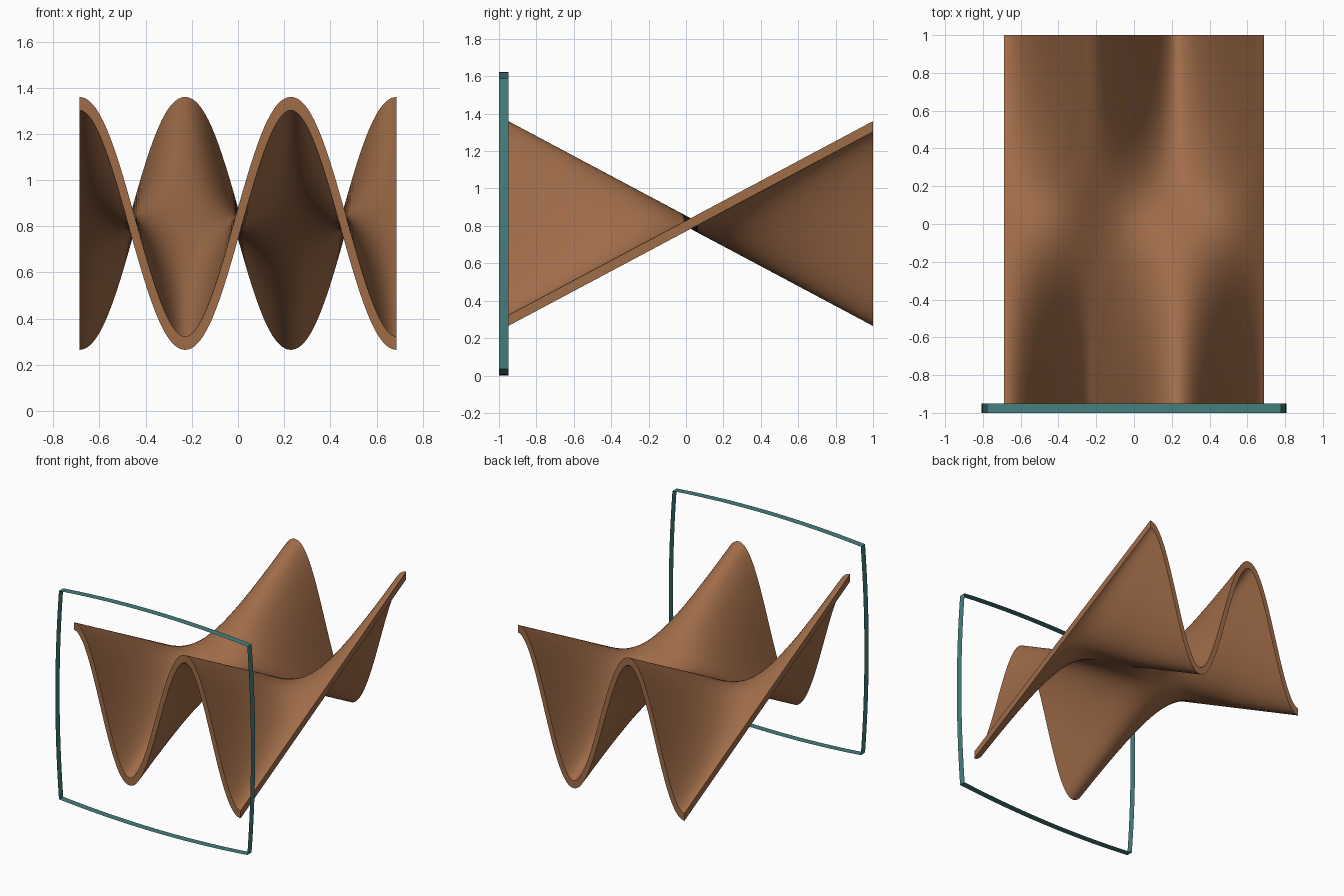
import bpy, bmesh, math

if "Cube" in bpy.data.objects:
    bpy.data.objects.remove(bpy.data.objects["Cube"])

HALF_W, Y0, Y1 = 0.687, -0.95, 1.0
ZC, AMP, THICK = 0.8125, 0.519, 0.057
K = 1.5 * math.pi / HALF_W


def material(name, rgb):
    m = bpy.data.materials.new(name)
    m.diffuse_color = (*rgb, 1)
    m.use_nodes = True
    m.node_tree.nodes["Principled BSDF"].inputs["Base Color"].default_value = m.diffuse_color
    return m


def make_object(name, bm, mat):
    me = bpy.data.meshes.new(name)
    bm.to_mesh(me)
    bm.free()
    ob = bpy.data.objects.new(name, me)
    bpy.context.collection.objects.link(ob)
    me.materials.append(mat)
    bpy.ops.object.select_all(action='DESELECT')
    ob.select_set(True)
    bpy.context.view_layer.objects.active = ob
    bpy.ops.object.shade_smooth_by_angle(angle=math.radians(40))
    return ob


brown = material("wood_brown", (0.35, 0.150, 0.066))
teal = material("frame_teal", (0.06, 0.215, 0.21))

# Wavy ruled sheet: a sine wave at the front that flips over at the back
NX, NY = 120, 32
bm = bmesh.new()


def layer(side):
    rows = []
    for j in range(NY + 1):
        v = j / NY
        y = Y0 + (Y1 - Y0) * v
        a = AMP * (1 - 2 * v)
        row = []
        for i in range(NX + 1):
            x = HALF_W * (2 * i / NX - 1)
            slope = a * K * math.cos(K * x)
            t = THICK * math.sqrt(1 + 0.36 * slope ** 2)
            row.append(bm.verts.new((x, y, ZC + a * math.sin(K * x) + side * t / 2)))
        rows.append(row)
    return rows


top, bottom = layer(1), layer(-1)
for j in range(NY):
    for i in range(NX):
        for g in (top, bottom):
            bm.faces.new((g[j][i], g[j][i + 1], g[j + 1][i + 1], g[j + 1][i]))
# Rim strips joining both layers
for j in (0, NY):
    for i in range(NX):
        bm.faces.new((top[j][i], top[j][i + 1], bottom[j][i + 1], bottom[j][i]))
for i in (0, NX):
    for j in range(NY):
        bm.faces.new((top[j][i], top[j + 1][i], bottom[j + 1][i], bottom[j][i]))
bmesh.ops.recalc_face_normals(bm, faces=bm.faces)
make_object("wave_sheet", bm, brown)

# Thin bulging frame band around the front
CX, CZ, BX, BZ, N = 0.777, 0.777, 0.03, 0.035, 24
FZ = CZ + BZ
pts = []
for k in range(4):
    for i in range(N):
        s = 2 * i / N - 1
        b = 1 - s * s
        pts.append([(CX * s, -CZ - BZ * b), (CX + BX * b, CZ * s),
                    (-CX * s, CZ + BZ * b), (-CX - BX * b, -CZ * s)][k])
bm = bmesh.new()
front = [bm.verts.new((x, -1.0, FZ + z)) for x, z in pts]
back = [bm.verts.new((x, -0.95, FZ + z)) for x, z in pts]
for i in range(len(pts)):
    n = (i + 1) % len(pts)
    bm.faces.new((front[i], front[n], back[n], back[i]))
make_object("front_frame", bm, teal)
